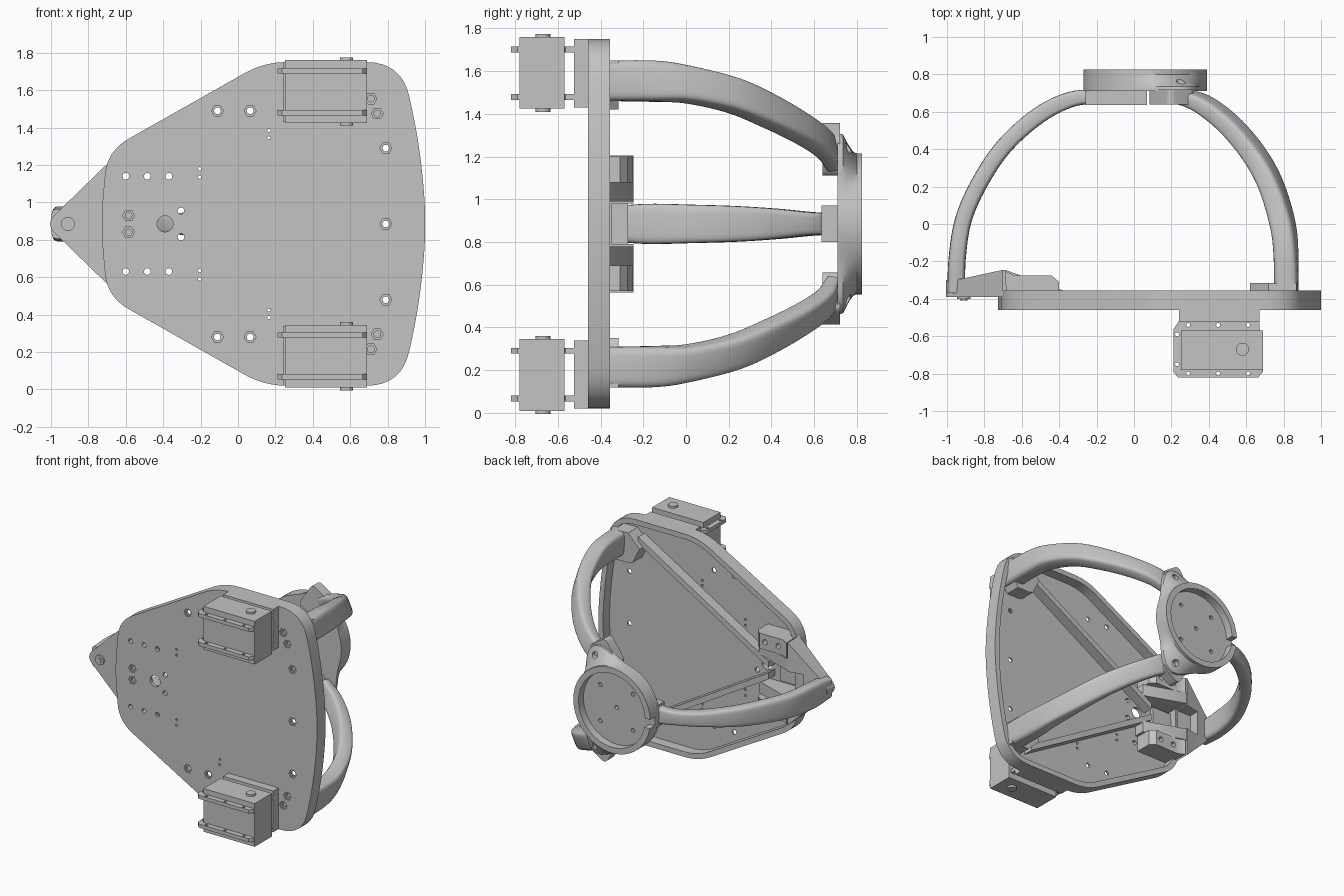
import bpy, bmesh, math
from mathutils import Vector

if "Cube" in bpy.data.objects:
    bpy.data.objects.remove(bpy.data.objects["Cube"])

grey = bpy.data.materials.new("plain grey")
grey.use_nodes = True
GREY = (0.55, 0.55, 0.55, 1)
grey.diffuse_color = GREY
grey.node_tree.nodes["Principled BSDF"].inputs["Base Color"].default_value = GREY
MID = 0.885          # height of the symmetry plane
BACK, FRONT, FLOOR = -0.355, -0.46, -0.435
parts = []


def finish(name, bm):
    bmesh.ops.recalc_face_normals(bm, faces=bm.faces)
    mesh = bpy.data.meshes.new(name)
    bm.to_mesh(mesh)
    bm.free()
    mesh.materials.append(grey)
    ob = bpy.data.objects.new(name, mesh)
    bpy.context.collection.objects.link(ob)
    parts.append(ob)
    return ob


def loft(bm, rings):
    rows = [[bm.verts.new(p) for p in ring] for ring in rings]
    n = len(rows[0])
    for a, b in zip(rows, rows[1:]):
        for i in range(n):
            j = (i + 1) % n
            bm.faces.new((a[i], a[j], b[j], b[i]))
    bm.faces.new(rows[0])
    bm.faces.new(rows[-1])


def add_prism(bm, pts, axis, lo, hi):
    place = {"y": lambda p, h: (p[0], h, p[1]), "z": lambda p, h: (p[0], p[1], h)}[axis]
    loft(bm, [[place(p, h) for p in pts] for h in (lo, hi)])


def prism(name, pts, axis, lo, hi):
    bm = bmesh.new()
    add_prism(bm, pts, axis, lo, hi)
    return finish(name, bm)


def circle(x, z, r, n=20):
    return [(x + r * math.cos(math.tau * i / n), z + r * math.sin(math.tau * i / n)) for i in range(n)]


def rect(x0, x1, z0, z1):
    return [(x0, z0), (x1, z0), (x1, z1), (x0, z1)]


def cutter(shapes, axis="y"):
    bm = bmesh.new()
    for pts, lo, hi in shapes:
        add_prism(bm, pts, axis, lo, hi)
    return finish("cutter", bm)


def boolean(ob, tool, operation="DIFFERENCE"):
    mod = ob.modifiers.new("cut", "BOOLEAN")
    mod.object, mod.operation, mod.solver = tool, operation, "EXACT"
    graph = bpy.context.evaluated_depsgraph_get()
    mesh = bpy.data.meshes.new_from_object(ob.evaluated_get(graph))
    ob.modifiers.clear()
    ob.data = mesh
    parts.remove(tool)
    bpy.data.objects.remove(tool)


def mirrored(ob, name):
    bm = bmesh.new()
    bm.from_mesh(ob.data)
    for v in bm.verts:
        v.co.z = 2 * MID - v.co.z
    return finish(name, bm)


def rounded(corners, steps=8):
    out = []
    for i, (x, z, t) in enumerate(corners):
        p = Vector((x, z))
        if not t:
            out.append((x, z))
            continue
        a = p + (Vector(corners[i - 1][:2]) - p).normalized() * t
        b = p + (Vector(corners[(i + 1) % len(corners)][:2]) - p).normalized() * t
        for k in range(steps + 1):
            s = k / steps
            out.append(tuple(a * (1 - s) ** 2 + p * 2 * s * (1 - s) + b * s * s))
    return out


def inset(pts, width):
    out = []
    for i, p in enumerate(pts):
        d = (Vector(pts[(i + 1) % len(pts)]) - Vector(pts[i - 1])).normalized()
        out.append((p[0] + d.y * width, p[1] - d.x * width))
    return out


def both(holes):
    flipped = [(x, 2 * MID - z) for x, z in holes if abs(z - MID) > 0.001]
    return holes + flipped


# Face plate: a shallow tray with a thin rim, open at the back
half = [(-0.70, 1.275, 0.13), (0.14, 1.75, 0.12), (0.875, 1.75, 0.19), (0.97, 1.32, 0.2)]
lower = [(x, 2 * MID - z, t) for x, z, t in reversed(half)]
outline = rounded([(-0.735, MID, 0.15)] + half + [(1.01, MID, 0.2)] + lower)
plate = prism("face_plate", outline, "y", FRONT, BACK)
boolean(plate, cutter([(inset(outline, 0.04), FLOOR, 0)]))

# Plate holes: bolts with hex seats, plain holes and pin holes
bolts = both([(-0.11, 1.49), (0.065, 1.49), (0.79, 1.29), (0.79, MID),
              (0.745, 1.475), (0.71, 1.555), (-0.585, 0.93)])
plain = both([(-0.6, 1.14), (-0.485, 1.14), (-0.37, 1.14), (-0.305, 0.955)])
pins = both([(-0.205, 1.18), (-0.205, 1.135), (0.165, 1.385), (0.165, 1.345)])
boolean(plate, cutter([(circle(x, z, r, 12), -0.6, 0) for group, r in
                       ((bolts, 0.018), (plain, 0.018), (pins, 0.009)) for x, z in group]
                      + [(circle(-0.39, MID, 0.043), -0.6, 0)]))
boolean(plate, cutter([(circle(x, z, 0.032, 6), -0.6, FRONT + 0.012) for x, z in bolts]))

# Stiffening ribs inside the tray, from the arm feet to the tip
rib = prism("upper_rib", [(0.66, 1.62), (0.66, 1.57), (-0.46, 0.905), (-0.46, 0.955)], "y", FLOOR, BACK)
mirrored(rib, "lower_rib")


# Servos, with brackets, flanges, knobs and screw holes
def servo(side):
    pieces = [
        prism(side + "_servo_body", rect(0.25, 0.69, -0.78, -0.57), "z", 1.425, 1.76),
        prism(side + "_servo_bracket", rect(0.24, 0.67, -0.525, FRONT), "z", 1.43, 1.75),
        prism(side + "_servo_knob", circle(0.58, -0.67, 0.035), "z", 1.41, 1.775)]
    plan = [(0.235, -0.82), (0.665, -0.82), (0.69, -0.79), (0.69, -0.59),
            (0.67, -0.565), (0.67, -0.52), (0.24, -0.52), (0.21, -0.565), (0.21, -0.79)]
    for label, z in (("inner", 1.465), ("outer", 1.688)):
        flange = prism(side + "_servo_" + label + "_flange", plan, "z", z, z + 0.028)
        spots = [(x, y) for x in (0.29, 0.45, 0.61) for y in (-0.54, -0.80)] + [(0.23, -0.59), (0.23, -0.75)]
        boolean(flange, cutter([(circle(x, y, 0.011, 10), 1.4, 1.8) for x, y in spots], "z"))
        pieces.append(flange)
    return pieces


for piece in servo("upper"):
    mirrored(piece, piece.name.replace("upper", "lower"))

# Tip bracket: sloped profile trimmed to a triangle
tip = prism("tip_bracket", [(-1.02, -0.39), (-0.7, -0.39), (-0.7, -0.245), (-0.93, -0.295), (-1.02, -0.3)],
            "z", 0.5, 1.3)
triangle = rounded([(-1.03, MID, 0.07), (-0.69, 1.215, 0), (-0.69, 0.555, 0)])
boolean(tip, cutter([(triangle, -0.5, 0)]), "INTERSECT")
boolean(tip, cutter([(rect(-0.82, -0.6, 0.79, 0.98), -0.35, 0)]))
prism("tip_base", rect(-0.71, -0.52, 0.8, 0.97), "y", FLOOR, -0.41)
prism("tip_screw_head", circle(-0.91, MID, 0.037), "y", -0.402, -0.38)
prism("tip_screw_core", circle(-0.91, MID, 0.02, 6), "y", -0.408, -0.38)
wedge = prism("upper_tip_wedge", [(-0.7, FLOOR), (-0.72, -0.25), (-0.69, -0.245), (-0.38, BACK), (-0.38, FLOOR)],
              "z", 0.99, 1.08)
pad = prism("upper_tip_pad", [(-0.68, FLOOR), (-0.69, -0.25), (-0.64, -0.275), (-0.44, -0.275),
                              (-0.4, -0.31), (-0.4, FLOOR)], "z", 1.08, 1.2)
boolean(pad, cutter([(circle(x, 1.14, 0.02, 12), -0.5, 0) for x in (-0.6, -0.485)]))
for piece in (wedge, pad):
    mirrored(piece, piece.name.replace("upper", "lower"))


# Curved arms: x, y, z, half width, half thickness along each path
def arm(name, path, side_a, side_b):
    rows = [Vector(p) for p in path]
    rows = [rows[0] * 2 - rows[1]] + rows + [rows[-1] * 2 - rows[-2]]
    fine = []
    for i in range(1, len(rows) - 2):
        a, b, c, d = rows[i - 1:i + 3]
        for k in range(6):
            t = k / 6
            fine.append(b + (c - a) * (t / 2) + (a * 2 - b * 5 + c * 4 - d) * (t * t / 2)
                        + (b * 3 - a - c * 3 + d) * (t ** 3 / 2))
    fine.append(rows[-2])
    rings = []
    for i, f in enumerate(fine):
        centre = Vector(f[:3])
        along = Vector(fine[min(i + 1, len(fine) - 1)][:3]) - Vector(fine[max(i - 1, 0)][:3])
        side = Vector(side_a).lerp(Vector(side_b), i / (len(fine) - 1))
        normal = along.cross(side).normalized()
        side = normal.cross(along).normalized()
        ring = []
        for k in range(24):
            c, s = math.cos(math.tau * k / 24), math.sin(math.tau * k / 24)
            u = math.copysign(abs(c) ** 0.45, c) * f[3]
            v = math.copysign(abs(s) ** 0.45, s) * f[4]
            ring.append(centre + side * u + normal * v)
        rings.append(ring)
    bm = bmesh.new()
    loft(bm, rings)
    return finish(name, bm)


arm("tip_arm", [(-0.95, -0.37, MID, 0.08, 0.048), (-0.945, -0.18, MID, 0.094, 0.046), (-0.91, 0.03, MID, 0.09, 0.045),
                (-0.82, 0.23, MID, 0.084, 0.045), (-0.69, 0.42, MID, 0.072, 0.045), (-0.51, 0.58, MID, 0.056, 0.045),
                (-0.34, 0.665, MID, 0.055, 0.042), (-0.18, 0.685, MID, 0.08, 0.036)], (0, 0, 1), (0, 0, 1))
upper_arm = arm("upper_arm", [(0.815, FLOOR, 1.555, 0.095, 0.066), (0.812, -0.15, 1.553, 0.095, 0.063),
                              (0.79, 0.02, 1.535, 0.084, 0.062), (0.725, 0.225, 1.485, 0.08, 0.057),
                              (0.63, 0.39, 1.413, 0.078, 0.053), (0.5, 0.54, 1.333, 0.073, 0.05),
                              (0.36, 0.645, 1.26, 0.072, 0.045), (0.24, 0.685, 1.2, 0.078, 0.036)],
                (0, 0, 1), (-0.7, 0, 0.7))
foot = prism("upper_arm_foot", [(0.62, 1.55), (0.68, 1.43), (0.72, 1.42), (0.82, 1.42), (0.87, 1.5),
                                (0.87, 1.65), (0.72, 1.65)], "y", FLOOR, -0.315)
block = prism("upper_hub_block", rounded([(0.07, 1.19, 0.04), (0.19, 1.37, 0.04), (0.33, 1.28, 0.04),
                                          (0.23, 1.1, 0.04)]), "y", 0.64, 0.72)
for piece in (upper_arm, foot, block):
    mirrored(piece, piece.name.replace("upper", "lower"))
prism("tip_hub_block", rect(-0.26, 0.07, 0.80, 0.97), "y", 0.635, 0.73)


# Rear hub with two lobes blending into a round cup
def hub_ring(y, lobe, n=72):
    ring = []
    for i in range(n):
        a = math.tau * i / n - math.pi
        r = 0.33 + lobe * math.exp(-((abs(a) - math.radians(62)) / 0.36) ** 2)
        ring.append((0.06 + r * math.cos(a), y, MID + r * math.sin(a)))
    return ring


bm = bmesh.new()
loft(bm, [hub_ring(y, lobe) for y, lobe in
          ((0.71, 0.14), (0.735, 0.135), (0.755, 0.085), (0.785, 0.025), (0.8, 0), (0.825, 0))])
hub = finish("rear_hub", bm)
boolean(hub, cutter([(circle(0.06, MID, 0.285, 64), 0.765, 0.9)]))
boolean(hub, cutter([(rect(-0.32, -0.18, 0.83, 0.90), 0.765, 0.9)]))
spots = [(0.06, MID)] + [(0.06 + dx, MID + dz) for dx in (-0.14, 0.14) for dz in (-0.14, 0.14)]
boolean(hub, cutter([(circle(x, z, 0.016, 12), 0.73, 0.9) for x, z in spots]
                    + [(circle(0.25, z, 0.025, 12), 0.73, 0.9) for z in (MID + 0.355, MID - 0.355)]))

# Smooth the round surfaces, keep the edges sharp
for ob in bpy.context.view_layer.objects:
    ob.select_set(ob in parts)
bpy.context.view_layer.objects.active = plate
bpy.ops.object.shade_smooth_by_angle(angle=math.radians(30))
